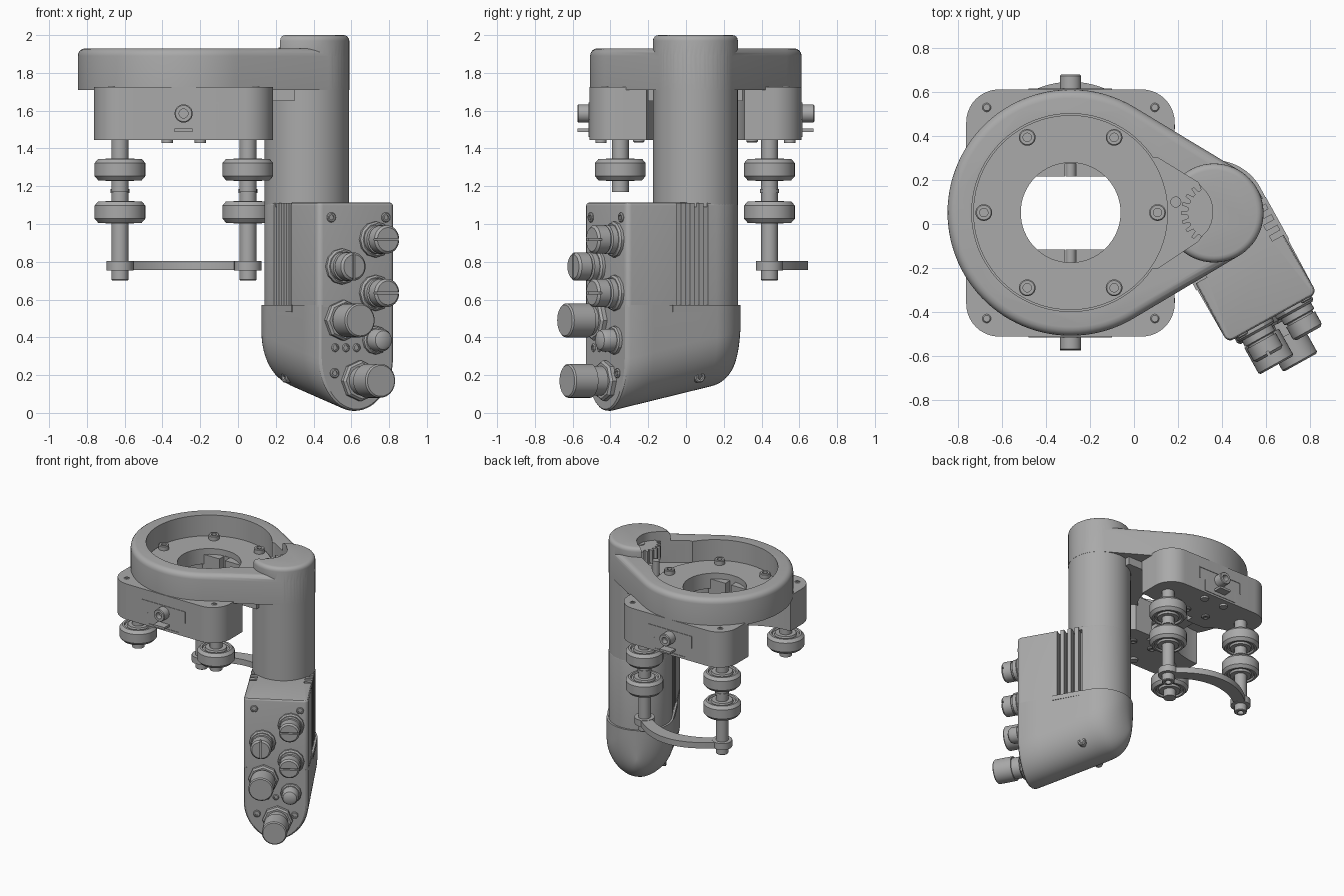
import bpy, bmesh
from math import sin, cos, pi, radians, sqrt
from mathutils import Matrix, Vector

if "Cube" in bpy.data.objects:
    bpy.data.objects.remove(bpy.data.objects["Cube"])

grey = bpy.data.materials.new("machined_grey")
grey.use_nodes = True
COLOUR = (0.4, 0.4, 0.4, 1)
grey.diffuse_color = COLOUR
grey.node_tree.nodes["Principled BSDF"].inputs["Base Color"].default_value = COLOUR

RING = Vector((-0.288, 0.052))
HUB = Vector((0.364, 0.05))
BODY = Matrix.Translation((HUB.x, HUB.y, 0)) @ Matrix.Rotation(radians(29), 4, 'Z')
FACE = -0.545  # front of the connector box in the body frame
DECK = 1.77    # top of the turntable disc
I = Matrix.Identity(4)


def finish(name, bm, m=I):
    bm.transform(m)
    bmesh.ops.recalc_face_normals(bm, faces=bm.faces)
    me = bpy.data.meshes.new(name)
    bm.to_mesh(me)
    bm.free()
    me.materials.append(grey)
    ob = bpy.data.objects.new(name, me)
    bpy.context.collection.objects.link(ob)
    return ob


def prism(name, pts, z0, z1, m=I, bevel=0.0, segs=4):
    """Extrude an outline upward, optionally rounding the top rim."""
    bm = bmesh.new()
    f = bm.faces.new([bm.verts.new((x, y, z0)) for x, y in pts])
    ext = bmesh.ops.extrude_face_region(bm, geom=[f])["geom"]
    top = [v for v in ext if isinstance(v, bmesh.types.BMVert)]
    bmesh.ops.translate(bm, vec=(0, 0, z1 - z0), verts=top)
    if bevel:
        rim = [e for e in ext if isinstance(e, bmesh.types.BMEdge)]
        bmesh.ops.bevel(bm, geom=rim, offset=bevel, segments=segs, profile=0.5, affect='EDGES')
    return finish(name, bm, m)


def loft(name, sections, m=I):
    """Skin a list of closed sections with equal point counts."""
    bm = bmesh.new()
    rings = [[bm.verts.new(p) for p in s] for s in sections]
    n = len(rings[0])
    for a, b in zip(rings, rings[1:]):
        for i in range(n):
            j = (i + 1) % n
            bm.faces.new((a[i], a[j], b[j], b[i]))
    bm.faces.new(rings[0])
    bm.faces.new(rings[-1])
    return finish(name, bm, m)


def lathe(name, profile, origin, axis=(0, 0, 1), m=I, sides=32):
    """Revolve (radius, height) pairs about an axis, with closed ends."""
    turn = Vector(axis).to_track_quat('Z', 'Y').to_matrix().to_4x4()
    rings = [[(r * cos(2 * pi * i / sides), r * sin(2 * pi * i / sides), h) for i in range(sides)]
             for r, h in profile]
    return loft(name, rings, m @ Matrix.Translation(origin) @ turn)


def rod(name, r, h, origin, axis=(0, 0, 1), m=I, sides=32, c=0.0):
    prof = [(r, 0), (r, h - c), (r - c, h)] if c else [(r, 0), (r, h)]
    return lathe(name, prof, origin, axis, m, sides)


def box(name, lo, hi, m=I):
    return prism(name, [(lo[0], lo[1]), (hi[0], lo[1]), (hi[0], hi[1]), (lo[0], hi[1])], lo[2], hi[2], m)


def combine(ob, other, op='DIFFERENCE'):
    mod = ob.modifiers.new("cut", 'BOOLEAN')
    mod.operation, mod.solver, mod.object = op, 'EXACT', other
    dg = bpy.context.evaluated_depsgraph_get()
    me = bpy.data.meshes.new_from_object(ob.evaluated_get(dg))
    ob.modifiers.clear()
    ob.data = me
    bpy.data.objects.remove(other)


def arc(cx, cy, rx, ry, a0, a1, n):
    return [(cx + rx * cos(radians(a0 + (a1 - a0) * i / n)),
             cy + ry * sin(radians(a0 + (a1 - a0) * i / n))) for i in range(n + 1)]


def cap_screw(name, r, h, origin, axis=(0, 0, 1), m=I):
    s = r * 0.5
    lathe(name, [(r, 0), (r, h - 0.005), (r - 0.005, h), (s, h), (s, h * 0.4)], origin, axis, m, 24)


# Ring housing: teardrop hull around the ring and the drive hub
tilt = 59
hull = arc(*RING, 0.56, 0.56, tilt, 360 - tilt, 72) + arc(*HUB, 0.225, 0.225, -tilt, tilt, 32)
housing = prism("ring_housing", hull, 1.71, 1.93, bevel=0.04)
combine(housing, prism("hub_cap", arc(*HUB, 0.225, 0.225, 0, 354, 59), 1.72, 2.0, bevel=0.03), 'UNION')
combine(housing, rod("c", 0.45, 0.4, (*RING, DECK - 0.01), sides=80))
pocket = [(-0.1, 0.3), (0.11, 0.3), (0.29, 0.19)] + arc(0.27, 0.055, 0.088, 0.12, 60, -60, 10)
pocket += [(0.29, -0.08), (0.11, -0.2), (-0.1, -0.2)]
combine(housing, prism("c", pocket, DECK - 0.015, 2.2))
combine(housing, rod("c", 0.227, 0.6, (*RING, 1.5), sides=64))

# Turntable disc and its bolts
disc = rod("turntable_disc", 0.443, 0.02, (*RING, DECK - 0.02), sides=80)
combine(disc, rod("c", 0.227, 0.2, (*RING, 1.7), sides=64))
for i in range(6):
    a = i * pi / 3
    cap_screw("disc_bolt", 0.038, 0.035, (RING.x + 0.395 * cos(a), RING.y + 0.395 * sin(a), DECK))
rod("stop_pin", 0.025, 0.12, (0.19, 0.1, DECK - 0.02))

# Drive pinion and shaft
teeth = []
for i in range(22):
    for da, r in ((-0.3, 0.12), (-0.16, 0.15), (0.16, 0.15), (0.3, 0.12)):
        a = (i + da) * 2 * pi / 22
        teeth.append((HUB.x + r * cos(a), HUB.y + r * sin(a)))
prism("drive_pinion", teeth, 1.83, 1.935)
rod("pinion_shaft", 0.035, 0.19, (*HUB, DECK - 0.02))

# Mounting plate under the ring
plate = box("mount_plate", (-0.6, -0.2, 1.65), (0.3, 0.3, 1.715))
combine(plate, rod("c", 0.227, 0.4, (*RING, 1.5), sides=64))

# Two clamp jaws, mirrored front and back, with their hardware
for s, side in ((-1, "front"), (1, "back")):
    M = Matrix.Translation((0, 0.05, 0)) @ Matrix.Scale(s, 4, (0, 1, 0))
    shape = arc(-0.613, 0.412, 0.15, 0.15, 180, 90, 10) + arc(0.035, 0.412, 0.15, 0.15, 90, 0, 10)
    shape += arc(0.185, 0, 0.39, 0.26, 90, 140.6, 10)
    shape += [(-0.263, 0.165), (-0.263, 0.225), (-0.313, 0.225), (-0.313, 0.165)]
    shape += arc(-0.763, 0, 0.39, 0.26, 39.4, 90, 10)
    prism(side + "_jaw", shape, 1.445, 1.725, M)
    rod(side + "_lead_screw", 0.024, 0.2, (-0.288, 0.165, 1.585), (0, 1, 0), M, 16)
    cap_screw(side + "_clamp_knob", 0.048, 0.065 if s < 0 else 0.07, (-0.288, 0.559, 1.585), (0, 1, 0), M)
    box(side + "_scale_plate", (-0.336, 0.55, 1.488), (-0.24, 0.625, 1.505), M)
    # thin guide lines on the jaw face
    for x0, x1, z0, z1 in ((-0.48, -0.1, 1.636, 1.643), (-0.48, -0.473, 1.55, 1.64), (-0.107, -0.1, 1.55, 1.64),
                           (-0.43, -0.15, 1.46, 1.466), (-0.43, -0.424, 1.46, 1.55), (-0.156, -0.15, 1.46, 1.55)):
        box(side + "_guide_line", (x0, 0.558, z0), (x1, 0.566, z1), M)
    for x in (-0.375, -0.2):
        rod(side + "_jaw_foot", 0.03, 0.018, (x, 0.5, 1.43), (0, 0, 1), M, 16)
        cap_screw(side + "_jaw_bolt", 0.03, 0.015, (x, 0.3, 1.447), (0, 0, -1), M)
    for x in (-0.67, 0.095):
        cap_screw(side + "_corner_screw", 0.02, 0.008, (x, 0.48, 1.722), (0, 0, 1), M)

# Guide rollers on posts: single in front, double at the back
wheel = [(0.04, -0.06), (0.075, -0.06), (0.08, -0.045), (0.095, -0.045), (0.1, -0.057), (0.115, -0.057),
         (0.134, -0.035), (0.134, 0.035), (0.115, 0.057), (0.1, 0.057), (0.095, 0.045), (0.08, 0.045),
         (0.075, 0.06), (0.04, 0.06)]
for x in (-0.625, 0.052):
    for y, low, heights in ((-0.348, 1.17, (1.288,)), (0.442, 0.75, (1.288, 1.063))):
        rod("roller_post", 0.045, 1.46 - low, (x, y, low), sides=24)
        for z in heights:
            lathe("roller", wheel, (x, y, z), sides=48)
    rod("post_spacer", 0.05, 0.02, (x, 0.442, 1.165), sides=24)
    cap_screw("post_nut", 0.045, 0.055, (x, 0.442, 0.755), (0, 0, -1))
    rod("tie_arm_eye", 0.072, 0.05, (x, 0.442, 0.755))

# Bowed arm tying the back posts
xs = [-1 + i / 10 for i in range(21)]
bow = [(-0.2865 + 0.3385 * t, 0.442 + 0.15 * (1 - t * t)) for t in xs]
prism("tie_arm", [(x, y + 0.055) for x, y in bow] + [(x, y - 0.05) for x, y in reversed(bow)], 0.757, 0.803)

# Motor column
rod("motor_column", 0.224, 0.63, (*HUB, 1.09), sides=64)


# Connector box with finned grooves on both flanks
W = 0.232
outline = (arc(0, 0, 0.225, 0.225, 0, 180, 40) + arc(0.03 - W, FACE + 0.03, 0.03, 0.03, 180, 270, 5)
           + arc(W - 0.03, FACE + 0.03, 0.03, 0.03, 270, 360, 5))
upper = prism("connector_box", outline, 0.56, 1.113, BODY, 0.015, 3)
for s in (-1, 1):
    x0, x1 = sorted((s * 0.17, s * 0.3))
    combine(upper, box("c", (x0, -0.24, 0.5), (x1, -0.05, 1.3), BODY))
    f0, f1 = sorted((s * 0.16, s * 0.226))
    for y in (-0.2, -0.145, -0.09):
        box("cooling_fin", (f0, y - 0.014, 0.56), (f1, y + 0.014, 1.11), BODY)
    e0, e1 = sorted((s * 0.2, s * 0.241))
    box("groove_sill", (e0, -0.27, 0.535), (e1, -0.05, 0.572), BODY)


# Rounded boot: trough sections along a sloping keel, closing into a round heel
def trough(y, w, lift=0.0):
    keel = 0.005 + 0.215 * (y - FACE) + lift
    ry = min(0.28, 0.55 - keel)
    return [(x, y, z) for x, z in [(-w, 0.57)] + arc(0, keel + ry, w, ry, 180, 360, 28) + [(w, 0.57)]]


sections = [trough(FACE, W - 0.02, 0.015), trough(FACE + 0.008, W - 0.008, 0.006), trough(FACE + 0.025, W)]
sections += [trough(FACE * (1 - t), W + 0.008 * t) for t in (0.3, 0.6, 0.8)]
for i in range(19):
    a = radians(i * 4.9)
    y = 0.24 * sin(a)
    curl = max(0, (y - 0.09) / 0.15)
    sections.append(trough(y, 0.24 * cos(a), 0.17 * (1 - sqrt(1 - curl * curl))))
loft("lower_boot", sections, BODY)
for s in (-1, 1):
    cap_screw("boot_screw", 0.03, 0.08, (s * 0.1, -0.07, 0.19), (s, 0, 0), BODY)

# Slotted sockets on the face
OUT = (0, -1, 0)
for u, z, flat in ((0.11, 0.918, True), (-0.094, 0.775, False), (0.11, 0.635, True)):
    rod("socket_nut", 0.095, 0.035, (u, FACE + 0.01, z), OUT, BODY, 12, 0.01)
    lathe("socket_collar", [(0.078, 0), (0.078, 0.055), (0.066, 0.06), (0.066, 0.09)], (u, FACE, z), OUT, BODY)
    cap = rod("socket_cap", 0.075, 0.075, (u, FACE - 0.068, z), OUT, BODY, 32, 0.012)
    hx, hz = (0.1, 0.006) if flat else (0.006, 0.1)
    combine(cap, box("c", (u - hx, FACE - 0.2, z - hz), (u + hx, FACE - 0.123, z + hz), BODY))

# Large plugs and small button
for u, z, p in ((-0.087, 0.49, 0.198), (0.014, 0.17, 0.24)):
    rod("plug_nut", 0.108, 0.045, (u, FACE + 0.01, z), OUT, BODY, 8, 0.012)
    rod("plug_collar", 0.078, p - 0.08, (u, FACE, z), OUT, BODY)
    rod("plug_cap", 0.09, 0.14, (u, FACE - p + 0.14, z), OUT, BODY, 40, 0.008)
rod("button_nut", 0.075, 0.03, (0.11, FACE + 0.005, 0.385), OUT, BODY, 12, 0.008)
lathe("button", [(0.06, 0), (0.06, 0.075), (0.05, 0.095), (0.03, 0.106)], (0.11, FACE, 0.385), OUT, BODY)

# Indicator lamps and face screws
for u in (-0.13, -0.065, 0):
    cap_screw("indicator_lamp", 0.022, 0.008, (u, FACE + 0.002, 0.345), OUT, BODY)
for u, z in ((-0.155, 1.035), (0.175, 1.035), (-0.135, 0.21), (0.135, 0.21)):
    cap_screw("face_screw", 0.026, 0.012, (u, FACE + 0.002, z), OUT, BODY)

# Smooth curved surfaces, keep hard edges
for ob in bpy.context.collection.objects:
    if ob.type == 'MESH' and ob.data.materials and ob.data.materials[0] == grey:
        ob.data.polygons.foreach_set("use_smooth", [True] * len(ob.data.polygons))
        ob.data.set_sharp_from_angle(angle=radians(30))
